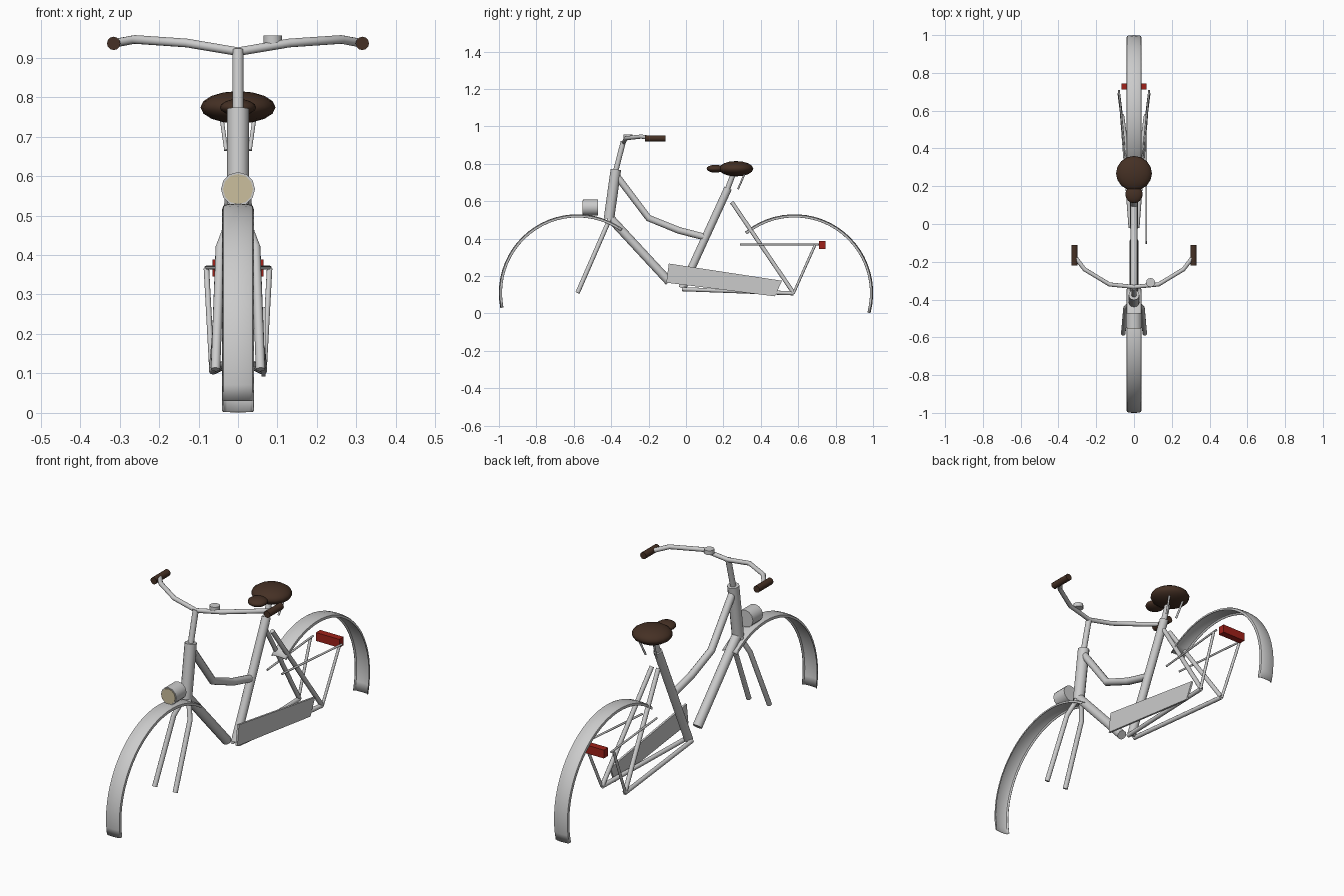
import bpy, bmesh, math
from mathutils import Vector

if "Cube" in bpy.data.objects:
    bpy.data.objects.remove(bpy.data.objects["Cube"])


def material(name, rgb):
    m = bpy.data.materials.new(name)
    m.diffuse_color = (*rgb, 1)
    m.use_nodes = True
    m.node_tree.nodes["Principled BSDF"].inputs["Base Color"].default_value = m.diffuse_color
    return m


BROWN = material("brown", (0.06, 0.03, 0.018))
RED = material("red", (0.35, 0.015, 0.01))
CREAM = material("cream", (0.6, 0.52, 0.34))


def finish(ob, name, mat=None, smooth=True):
    ob.name = name
    if mat:
        ob.data.materials.append(mat)
    bpy.ops.object.select_all(action='DESELECT')
    ob.select_set(True)
    bpy.context.view_layer.objects.active = ob
    if smooth:
        bpy.ops.object.shade_smooth_by_angle(angle=math.radians(35))
    return ob


def tube(name, points, r, mat=None):
    """Capped round tube along a polyline."""
    cu = bpy.data.curves.new(name, 'CURVE')
    cu.dimensions = '3D'
    cu.bevel_depth = r
    cu.bevel_resolution = 4
    cu.use_fill_caps = True
    sp = cu.splines.new('POLY')
    sp.points.add(len(points) - 1)
    for p, co in zip(sp.points, points):
        p.co = (*co, 1)
    ob = bpy.data.objects.new(name, cu)
    bpy.context.collection.objects.link(ob)
    bpy.ops.object.select_all(action='DESELECT')
    ob.select_set(True)
    bpy.context.view_layer.objects.active = ob
    bpy.ops.object.convert(target='MESH')
    return finish(bpy.context.object, name, mat)


def pair(name, points, r, mat=None):
    """Tube on both sides of the centre plane."""
    for side, s in (("right", 1), ("left", -1)):
        tube(f"{side}_{name}", [(x * s, y, z) for x, y, z in points], r, mat)


def ball(name, loc, size, mat):
    bpy.ops.mesh.primitive_uv_sphere_add(segments=16, ring_count=8, radius=1, location=loc)
    ob = bpy.context.object
    ob.scale = size
    return finish(ob, name, mat)


def mesh_object(name, bm):
    bmesh.ops.recalc_face_normals(bm, faces=bm.faces[:])
    me = bpy.data.meshes.new(name)
    bm.to_mesh(me)
    bm.free()
    ob = bpy.data.objects.new(name, me)
    bpy.context.collection.objects.link(ob)
    return ob


def fender(name, cy, start, end, steps=24):
    """Thin lipped strip swept round the wheel centre."""
    section = [(-0.039, 0.404), (-0.036, 0.414), (-0.028, 0.417), (0, 0.419),
               (0.028, 0.417), (0.036, 0.414), (0.039, 0.404)]
    bm = bmesh.new()
    rows = []
    for i in range(steps + 1):
        a = math.radians(start + (end - start) * i / steps)
        rows.append([bm.verts.new((x, cy + r * math.cos(a), 0.11 + r * math.sin(a)))
                     for x, r in section])
    for a, b in zip(rows, rows[1:]):
        for j in range(len(section) - 1):
            bm.faces.new((a[j], a[j + 1], b[j + 1], b[j]))
    ob = finish(mesh_object(name, bm), name)
    mod = ob.modifiers.new("thickness", 'SOLIDIFY')
    mod.thickness = 0.003
    mod.offset = 0


# Fenders
fender("front_fender", -0.58, 191, 55)
fender("rear_fender", 0.58, -15, 129)

# Frame
tube("head_tube", [(0, -0.375, 0.77), (0, -0.412, 0.505)], 0.028)
tube("down_tube", [(0, -0.405, 0.51), (0, -0.09, 0.17)], 0.023)
tube("step_through_tube", [(0, -0.37, 0.735), (0, -0.20, 0.51), (0, -0.04, 0.445),
                           (0, 0.095, 0.41)], 0.018)
tube("seat_tube", [(0, 0.225, 0.67), (0, -0.02, 0.135)], 0.021)
pair("seat_stay", [(0.018, 0.245, 0.595), (0.063, 0.575, 0.11)], 0.011)
pair("chain_stay", [(0.018, -0.02, 0.13), (0.063, 0.575, 0.108)], 0.011)
pair("fork_leg", [(0.012, -0.408, 0.505), (0.045, -0.445, 0.42), (0.057, -0.58, 0.11)], 0.012)

# Handlebar
tube("stem", [(0, -0.375, 0.765), (0, -0.335, 0.92)], 0.014)
half = [(0.13, -0.32, 0.937), (0.262, -0.24, 0.946), (0.315, -0.17, 0.936)]
tube("handlebar", [(-x, y, z) for x, y, z in reversed(half)] + [(0, -0.333, 0.915)] + half, 0.011)
pair("grip", [(0.315, -0.22, 0.936), (0.315, -0.11, 0.936)], 0.017, BROWN)
tube("bell", [(0.088, -0.31, 0.935), (0.088, -0.31, 0.956)], 0.024)

# Headlamp
tube("headlamp", [(0, -0.55, 0.567), (0, -0.47, 0.567)], 0.043)
tube("headlamp_lens", [(0, -0.553, 0.567), (0, -0.545, 0.567)], 0.038, CREAM)

# Seat
tube("seat_post", [(0, 0.22, 0.66), (0, 0.252, 0.745)], 0.014)
ball("seat", (0, 0.268, 0.774), (0.095, 0.092, 0.041), BROWN)
ball("seat_nose", (0, 0.157, 0.774), (0.046, 0.047, 0.021), BROWN)
pair("seat_spring", [(0.03, 0.278, 0.665), (0.042, 0.315, 0.75)], 0.005)

# Rear rack
pair("rack_rail", [(0.04, 0.29, 0.368), (0.08, 0.71, 0.368)], 0.005)
pair("rack_strut", [(0.08, 0.69, 0.366), (0.066, 0.575, 0.108)], 0.007)

# Tail light
bpy.ops.mesh.primitive_cube_add(size=1, location=(0, 0.728, 0.367))
light = bpy.context.object
light.scale = (0.13, 0.034, 0.042)
finish(light, "tail_light", RED, smooth=False)

# Chain guard
bm = bmesh.new()
outline = [(-0.092, 0.267), (0.513, 0.175), (0.475, 0.092), (-0.105, 0.165)]
face = bm.faces.new([bm.verts.new((0.06, y, z)) for y, z in outline])
ext = bmesh.ops.extrude_face_region(bm, geom=[face])
bmesh.ops.translate(bm, vec=Vector((0.01, 0, 0)),
                    verts=[v for v in ext["geom"] if isinstance(v, bmesh.types.BMVert)])
finish(mesh_object("chain_guard", bm), "chain_guard", smooth=False)
